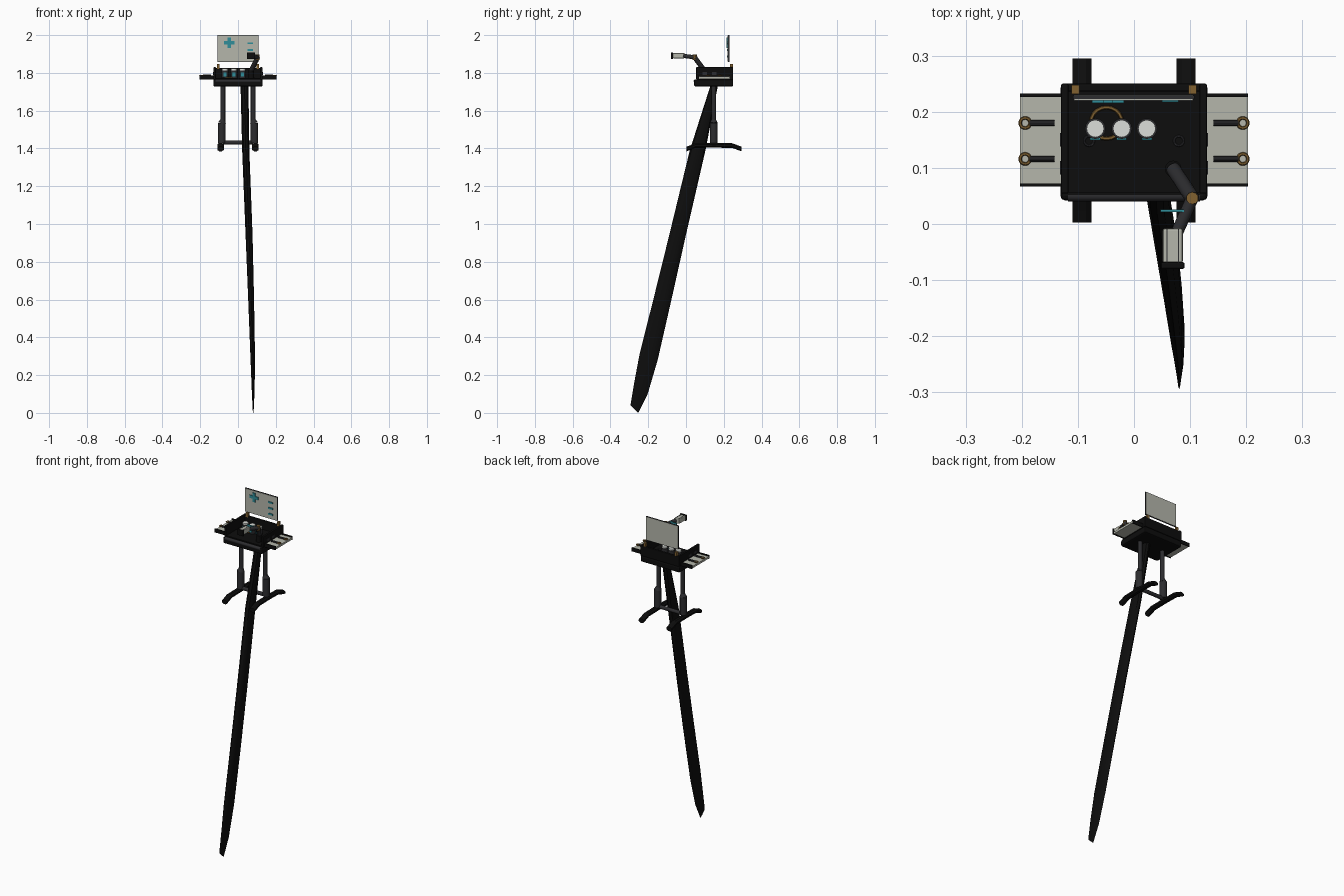
import bpy, bmesh, math
from mathutils import Vector

if "Cube" in bpy.data.objects:
    bpy.data.objects.remove(bpy.data.objects["Cube"])


def material(name, r, g, b):
    m = bpy.data.materials.new(name)
    m.diffuse_color = (r, g, b, 1)
    m.use_nodes = True
    m.node_tree.nodes["Principled BSDF"].inputs["Base Color"].default_value = m.diffuse_color
    return m


BLACK = material("black", .004, .004, .004)
GREY = material("dark grey", .025, .025, .028)
PALE = material("pale grey", .46, .47, .41)
WHITE = material("white", .72, .74, .70)
TEAL = material("teal", .03, .27, .32)
GOLD = material("gold", .22, .12, .03)


def finish(o, name, mat, smooth=False):
    o.name = name
    o.data.materials.append(mat)
    if smooth:
        bpy.ops.object.select_all(action='DESELECT')
        o.select_set(True)
        bpy.context.view_layer.objects.active = o
        bpy.ops.object.shade_smooth_by_angle(angle=math.radians(35))
    return o


def box(name, mat, x0, x1, y0, y1, z0, z1, bevel=0):
    bpy.ops.mesh.primitive_cube_add(size=1)
    o = bpy.context.object
    lo, hi = Vector((x0, y0, z0)), Vector((x1, y1, z1))
    for v in o.data.vertices:
        v.co = Vector([(lo[i] + hi[i]) / 2 + v.co[i] * (hi[i] - lo[i]) for i in range(3)])
    if bevel:
        b = o.modifiers.new("bevel", 'BEVEL')
        b.width, b.segments = bevel, 2
    return finish(o, name, mat)


def rod(name, mat, a, b, r, sides=12, r2=None):
    a, b = Vector(a), Vector(b)
    bpy.ops.mesh.primitive_cone_add(vertices=sides, radius1=r, radius2=r if r2 is None else r2,
                                    depth=(b - a).length, location=(a + b) / 2)
    o = bpy.context.object
    o.rotation_mode = 'QUATERNION'
    o.rotation_quaternion = (b - a).to_track_quat('Z', 'Y')
    return finish(o, name, mat, sides > 8)


def ring(name, mat, loc, r, t):
    bpy.ops.mesh.primitive_torus_add(location=loc, major_radius=r, minor_radius=t,
                                     major_segments=20, minor_segments=6)
    return finish(bpy.context.object, name, mat, True)


def loft(name, mat, sections, smooth=False):
    """Skin a list of equal-length point rings and cap both ends."""
    bm = bmesh.new()
    rings = [[bm.verts.new(p) for p in s] for s in sections]
    n = len(rings[0])
    for a, b in zip(rings, rings[1:]):
        for i in range(n):
            j = (i + 1) % n
            bm.faces.new((a[i], a[j], b[j], b[i]))
    bm.faces.new(rings[0])
    bm.faces.new(rings[-1])
    bmesh.ops.recalc_face_normals(bm, faces=bm.faces)
    me = bpy.data.meshes.new(name)
    bm.to_mesh(me)
    bm.free()
    o = bpy.data.objects.new(name, me)
    bpy.context.collection.objects.link(o)
    return finish(o, name, mat, smooth)


# Long tapering blade: left z,y / right z,y of the outline, then x range
rows = [(1.75, .135, 1.75, .172, .013, .055),
        (1.39, .02, 1.39, .103, .022, .060),
        (.944, -.088, .944, 0, .040, .077),
        (.60, -.173, .60, -.077, .054, .085),
        (.31, -.246, .28, -.150, .066, .090),
        (.15, -.276, .10, -.203, .073, .088),
        (.04, -.294, .0, -.252, .078, .083)]
sections = []
for zl, yl, zr, yr, xl, xr in rows:
    s = []
    for i in range(10):
        a = math.tau * i / 10
        t = .5 + .5 * math.cos(a)
        s.append(((xl + xr) / 2 + (xr - xl) / 2 * math.sin(a) / .951,
                  yl + (yr - yl) * t, zl + (zr - zl) * t))
    sections.append(s)
loft("blade", BLACK, sections, True)

# Table: base slab, floor, raised walls and front lip
box("base_slab", BLACK, -.131, .131, .042, .25, 1.728, 1.766, .008)
box("table_floor", BLACK, -.125, .125, .056, .245, 1.76, 1.772)
box("back_wall", BLACK, -.128, .128, .236, .25, 1.765, 1.825, .003)
rod("front_lip", GREY, (-.118, .05, 1.757), (.118, .05, 1.757), .0095)
for s, side in ((-1, "left"), (1, "right")):
    x0, x1 = sorted((s * .117, s * .13))
    box(side + "_wall", BLACK, x0, x1, .054, .25, 1.765, 1.83, .003)
    # Ports on the outer wall
    for y in (.10, .15):
        x0, x1 = sorted((s * .129, s * .132))
        box(side + "_port", GREY, x0, x1, y - .012, y + .012, 1.79, 1.805)
    # Hinge posts for the screen
    box(side + "_hinge", GOLD, s * .104 - .007, s * .104 + .007, .232, .248, 1.82, 1.846)

    # Side wing with rails and two hooked tools
    x0, x1 = sorted((s * .125, s * .203))
    box(side + "_wing", PALE, x0, x1, .07, .23, 1.768, 1.780)
    for y in (.0695, .2295):
        box(side + "_wing_rail", BLACK, x0, x1, y - .003, y + .003, 1.765, 1.787)
    for y in (.116, .18):
        rod(side + "_tool_handle", GREY, (s * .142, y, 1.787), (s * .186, y, 1.787), .0055, 10)
        ring(side + "_tool_ring", GOLD, (s * .194, y, 1.787), .009, .003)

    # Telescopic leg
    lx = s * .08
    rod(side + "_upper_leg", GREY, (lx, .147, 1.53), (lx, .147, 1.735), .0125)
    rod(side + "_lower_leg", GREY, (s * .086, .147, 1.43), (s * .086, .147, 1.535), .0205)
    rod(side + "_leg_collar", GREY, (s * .084, .147, 1.535), (s * .081, .147, 1.553), .0205, 12, .0125)
    # Arched foot with drooping ends
    path = [(.003, 1.397), (.022, 1.404), (.05, 1.415), (.147, 1.417),
            (.245, 1.415), (.275, 1.404), (.295, 1.397)]
    foot = []
    for y, z in path:
        foot.append([(s * .0925 + .0185 * math.cos(a), y, z + .0135 * math.sin(a))
                     for a in [math.tau * (i + .5) / 8 for i in range(8)]])
    loft(side + "_foot", BLACK, foot)
    # Fastener on the table floor above the leg
    ring(side + "_fastener", GREY, (lx, .148, 1.773), .0085, .002)
rod("crossbar", GREY, (-.08, .147, 1.432), (.08, .147, 1.432), .011)

# Three cups with teal front labels
for x in (-.069, -.022, .023):
    rod("cup", GREY, (x, .17, 1.772), (x, .17, 1.812), .0185, 16)
    rod("cup_lid", WHITE, (x, .17, 1.812), (x, .17, 1.822), .0155, 16)
    box("cup_label", TEAL, x - .009, x + .009, .1495, .153, 1.782, 1.803)
ring("coiled_ring", GOLD, (-.049, .18, 1.776), .028, .0035)

# Screen with cross and status bars
box("screen_frame", GREY, -.1085, .1075, .2225, .229, 1.857, 2.0)
box("screen", PALE, -.1065, .1055, .2205, .2225, 1.859, 1.998)
box("screen_back", PALE, -.1065, .1055, .229, .230, 1.859, 1.998)
box("cross_across", TEAL, -.075, -.018, .2155, .221, 1.951, 1.968)
box("cross_upright", TEAL, -.055, -.038, .2155, .221, 1.932, 1.987)
for z in (1.957, 1.922, 1.887):
    box("status_bar", TEAL, .05, .079, .217, .221, z - .005, z + .005)

# Jointed arm carrying the lamp head
elbow = (.104, .046, 1.882)
rod("arm_base", BLACK, (.07, .098, 1.77), (.07, .098, 1.815), .015)
rod("lower_arm", GREY, (.07, .098, 1.812), elbow, .013)
rod("upper_arm", GREY, elbow, (.078, -.012, 1.89), .011)
rod("elbow_joint", GOLD, (.104, .046, 1.868), (.104, .046, 1.897), .011, 10)
box("lamp_head", PALE, .051, .087, -.07, -.008, 1.877, 1.905, .004)
for x in (.059, .079):
    box("lamp_seam", GREY, x - .001, x + .001, -.069, -.009, 1.9, 1.906)
box("lamp_cap", BLACK, .048, .09, -.08, -.068, 1.873, 1.908, .003)
box("lamp_plate", TEAL, .047, .089, .021, .026, 1.876, 1.897)
